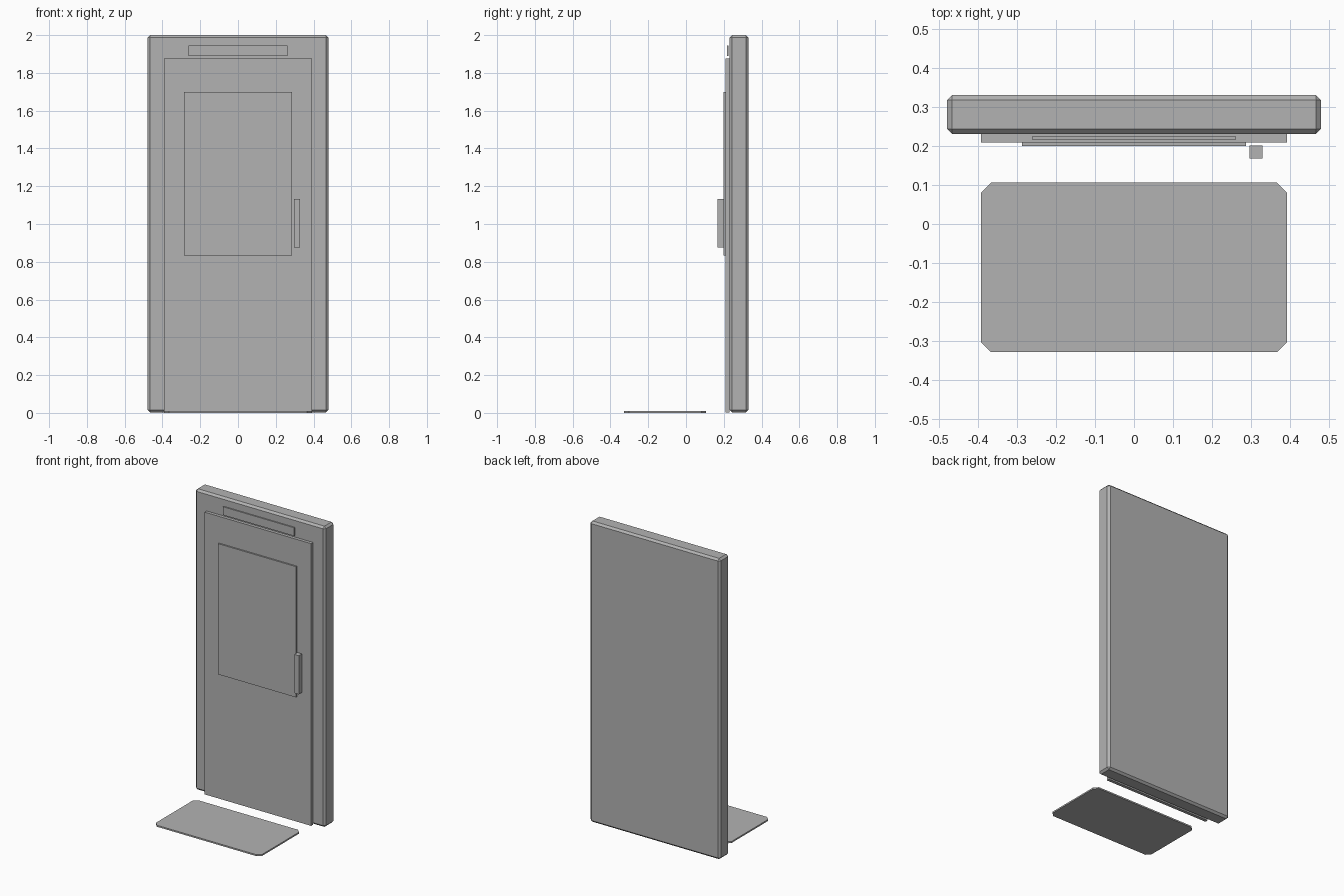
import bpy
import bmesh

if "Cube" in bpy.data.objects:
    bpy.data.objects.remove(bpy.data.objects["Cube"])

grey = bpy.data.materials.new("plain grey")
grey.diffuse_color = (0.45, 0.45, 0.45, 1)
grey.use_nodes = True
grey.node_tree.nodes["Principled BSDF"].inputs["Base Color"].default_value = grey.diffuse_color


def block(name, x, y, z, chamfer=0.0, upright_only=False):
    """Box between (min, max) pairs, with optional flat chamfers."""
    bm = bmesh.new()
    bmesh.ops.create_cube(bm, size=1)
    for v in bm.verts:
        v.co = [r[0] + (c + 0.5) * (r[1] - r[0]) for c, r in zip(v.co, (x, y, z))]
    if chamfer:
        edges = [e for e in bm.edges if not upright_only
                 or abs(e.verts[0].co.z - e.verts[1].co.z) > 1e-5]
        bmesh.ops.bevel(bm, geom=edges, offset=chamfer, segments=1,
                        affect='EDGES', clamp_overlap=True)
    mesh = bpy.data.meshes.new(name)
    bm.to_mesh(mesh)
    bm.free()
    mesh.materials.append(grey)
    obj = bpy.data.objects.new(name, mesh)
    bpy.context.collection.objects.link(obj)
    return obj


# Chamfered surround slab
block("door_frame", (-0.478, 0.478), (0.23, 0.33), (0.003, 2.0), 0.013)
# Door leaf with its raised panel
block("door_leaf", (-0.391, 0.391), (0.209, 0.23), (0.003, 1.877))
block("door_panel", (-0.286, 0.286), (0.199, 0.209), (0.832, 1.70))
# Pull handle and sign plate
block("handle", (0.296, 0.329), (0.168, 0.201), (0.875, 1.132))
block("sign_plate", (-0.261, 0.261), (0.216, 0.224), (1.89, 1.945))
# Door mat with cut corners
block("door_mat", (-0.391, 0.391), (-0.328, 0.106), (0.0, 0.01), 0.025, True)
